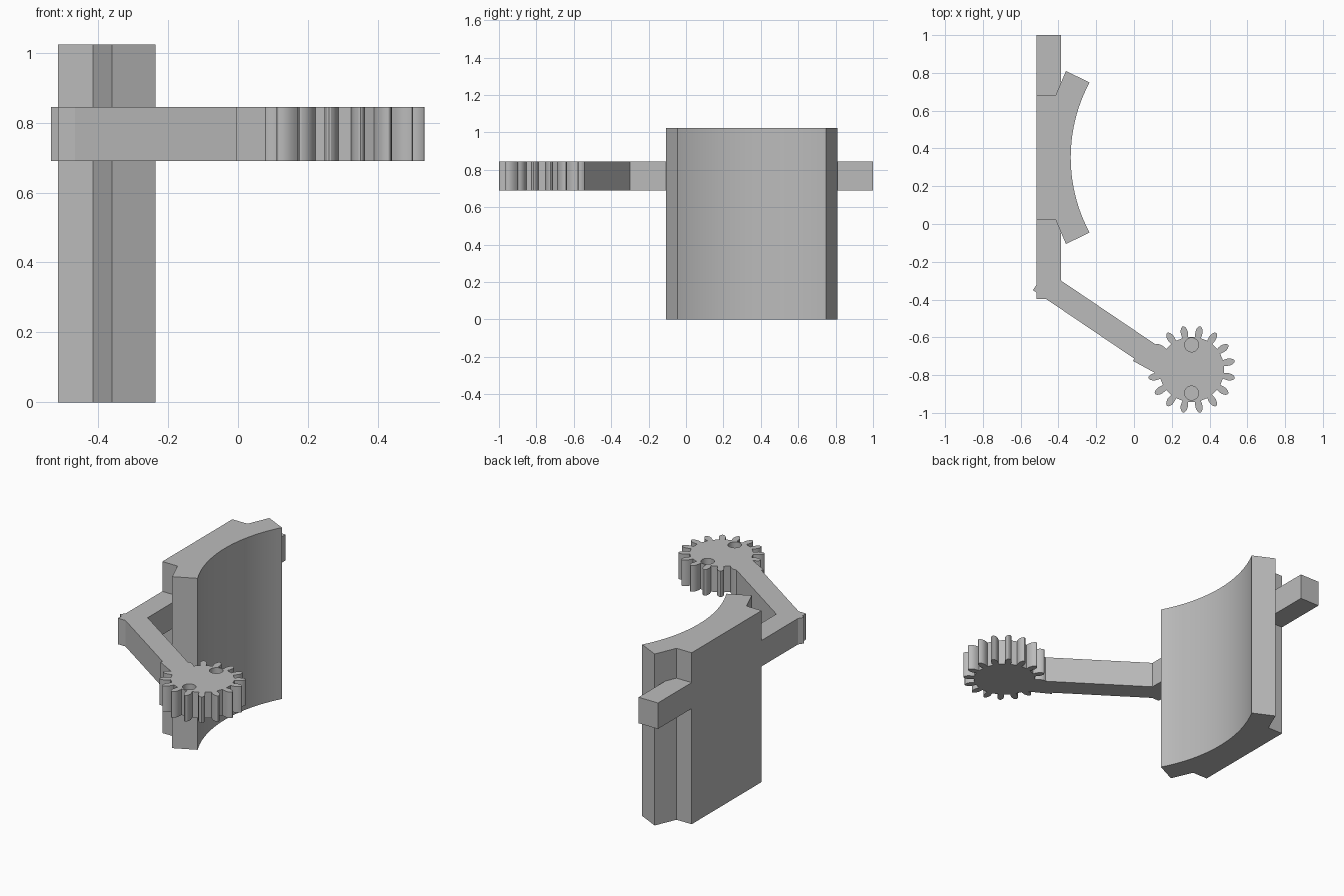
import bpy, bmesh, math
from mathutils import Vector

cube = bpy.data.objects.get("Cube")
if cube:
    bpy.data.objects.remove(cube, do_unlink=True)

grey = bpy.data.materials.new("plain grey")
grey.use_nodes = True
colour = (0.5, 0.5, 0.5, 1)
grey.diffuse_color = colour
grey.node_tree.nodes["Principled BSDF"].inputs["Base Color"].default_value = colour

LOW, HIGH = 0.69, 0.845


def extrude(name, outline, z0=LOW, z1=HIGH, smooth=False):
    """Solid prism from a plan outline."""
    bm = bmesh.new()
    face = bm.faces.new([bm.verts.new((x, y, z0)) for x, y in outline])
    top = bmesh.ops.extrude_face_region(bm, geom=[face])["geom"]
    bmesh.ops.translate(bm, vec=(0, 0, z1 - z0),
                        verts=[v for v in top if isinstance(v, bmesh.types.BMVert)])
    bmesh.ops.recalc_face_normals(bm, faces=bm.faces)
    mesh = bpy.data.meshes.new(name)
    bm.to_mesh(mesh)
    bm.free()
    mesh.materials.append(grey)
    obj = bpy.data.objects.new(name, mesh)
    bpy.context.collection.objects.link(obj)
    if smooth:
        bpy.ops.object.select_all(action='DESELECT')
        bpy.context.view_layer.objects.active = obj
        obj.select_set(True)
        bpy.ops.object.shade_smooth_by_angle(angle=math.radians(30))
    return obj


def circle(cx, cy, r, n=32):
    return [(cx + r * math.cos(2 * math.pi * i / n),
             cy + r * math.sin(2 * math.pi * i / n)) for i in range(n)]


def strip(start, end, width):
    """Rectangle whose right-hand edge runs from start to end."""
    a, b = Vector(start), Vector(end)
    d = (b - a).normalized()
    side = Vector((-d.y, d.x)) * width
    return [a, b, b + side, a + side]


# Tall shield plate with a hollow curved face
mid_y, radius, half = 0.352, 0.84, 0.397
half_angle = math.asin(half / radius)
steps = 32
arc = []
for i in range(steps + 1):
    a = half_angle * (1 - 2 * i / steps)
    arc.append((-0.335 + radius * (1 - math.cos(a)), mid_y + radius * math.sin(a)))
flange = [(-0.515, 0.33), (-0.415, 0.33), (-0.36, 0.458)]
plate = [(x, mid_y + y) for x, y in flange] + arc
plate += [(x, mid_y - y) for x, y in reversed(flange)]
extrude("curved_plate", plate, 0, 1.023, smooth=True)

# Straight bars in front of and behind the plate
for name, y0, y1 in (("front_bar", -0.397, 0.022), ("rear_bar", 0.682, 1.0)):
    extrude(name, [(-0.515, y0), (-0.387, y0), (-0.387, y1), (-0.515, y1)])

# Slanted arm and its short joint to the gear
extrude("slanted_arm", strip((-0.535, -0.35), (0.06, -0.752), 0.125))
extrude("gear_joint", strip((-0.005, -0.725), (0.16, -0.815), 0.125))

# Gear with leaf-shaped teeth
cx, cy, teeth = 0.305, -0.77, 16
flank = [(0.172, 0.015), (0.185, 0.018), (0.2, 0.019), (0.213, 0.017),
         (0.224, 0.012), (0.231, 0.006)]
tooth = [(r, -w) for r, w in flank] + [(0.233, 0)] + [(r, w) for r, w in reversed(flank)]
outline = []
for i in range(teeth):
    a = 2 * math.pi * (i + 0.5) / teeth
    c, s = math.cos(a), math.sin(a)
    outline += [(cx + r * c - w * s, cy + r * s + w * c) for r, w in tooth]
gear = extrude("gear", outline)

# Blind holes sunk into the top of the gear
for y in (-0.64, -0.895):
    cutter = extrude("hole_cutter", circle(cx, y, 0.037), HIGH - 0.08, HIGH + 0.05)
    cutter.hide_render = True
    cut = gear.modifiers.new("hole", 'BOOLEAN')
    cut.operation = 'DIFFERENCE'
    cut.solver = 'EXACT'
    cut.object = cutter
    bpy.ops.object.select_all(action='DESELECT')
    bpy.context.view_layer.objects.active = gear
    gear.select_set(True)
    bpy.ops.object.modifier_apply(modifier=cut.name)
    bpy.data.objects.remove(cutter, do_unlink=True)
bpy.ops.object.shade_smooth_by_angle(angle=math.radians(30))
